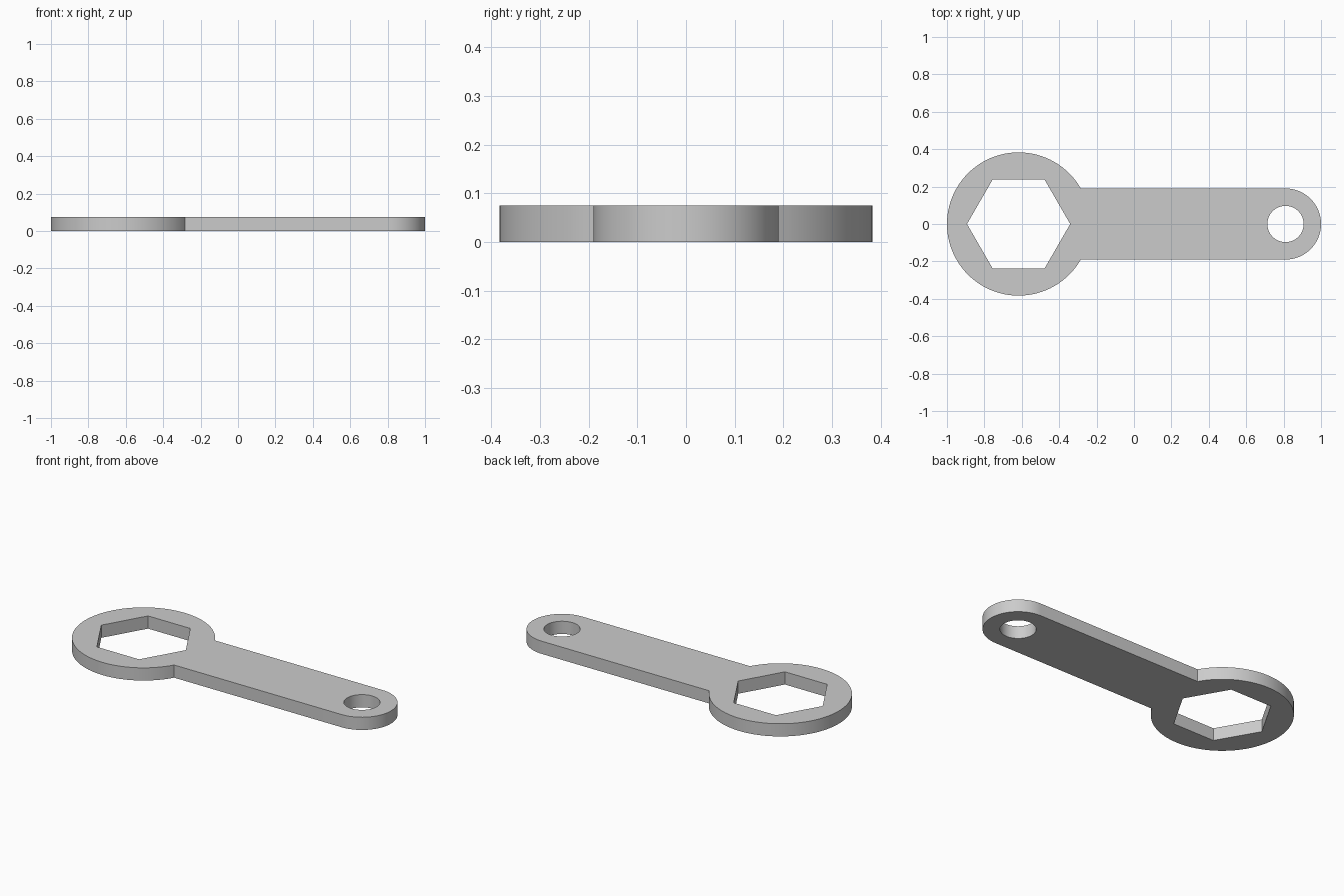
import bpy
import bmesh
from math import asin, cos, sin, pi, radians

if "Cube" in bpy.data.objects:
    bpy.data.objects.remove(bpy.data.objects["Cube"], do_unlink=True)

THICKNESS = 0.075
HEAD_X, HEAD_R, HEX_R = -0.617, 0.383, 0.276
END_X, END_R, HOLE_R = 0.81, 0.19, 0.097


def arc(cx, radius, start, end, steps):
    """Points along an arc centred on the long axis, both ends included."""
    angles = [start + (end - start) * i / steps for i in range(steps + 1)]
    return [(cx + radius * cos(a), radius * sin(a), 0) for a in angles]


def ring(cx, radius, sides):
    return arc(cx, radius, 0, 2 * pi, sides)[:-1]


def add_loop(bm, points):
    verts = [bm.verts.new(p) for p in points]
    return [bm.edges.new((v, verts[(i + 1) % len(verts)])) for i, v in enumerate(verts)]


# Outline: round head, straight handle, rounded end
neck = asin(END_R / HEAD_R)
outline = arc(HEAD_X, HEAD_R, neck, 2 * pi - neck, 80) + arc(END_X, END_R, -pi / 2, pi / 2, 40)

# Fill the outline around the hexagon socket and the hanging hole
bm = bmesh.new()
edges = []
for loop in (outline, ring(HEAD_X, HEX_R, 6), ring(END_X, HOLE_R, 64)):
    edges += add_loop(bm, loop)
bmesh.ops.triangle_fill(bm, use_beauty=True, edges=edges, normal=(0, 0, 1))

# Raise the flat shape into a solid plate
top = bmesh.ops.extrude_face_region(bm, geom=bm.faces[:], use_keep_orig=True)
raised = [g for g in top["geom"] if isinstance(g, bmesh.types.BMVert)]
bmesh.ops.translate(bm, verts=raised, vec=(0, 0, THICKNESS))
bmesh.ops.recalc_face_normals(bm, faces=bm.faces[:])

mesh = bpy.data.meshes.new("wrench_body")
bm.to_mesh(mesh)
bm.free()
wrench = bpy.data.objects.new("wrench_body", mesh)
bpy.context.collection.objects.link(wrench)

# Plain grey metal
grey = bpy.data.materials.new("plain_grey")
grey.use_nodes = True
colour = (0.6, 0.6, 0.6, 1)
grey.diffuse_color = colour
grey.node_tree.nodes["Principled BSDF"].inputs["Base Color"].default_value = colour
mesh.materials.append(grey)

# Smooth curved walls, crisp rims and corners
bpy.ops.object.select_all(action="DESELECT")
wrench.select_set(True)
bpy.context.view_layer.objects.active = wrench
bpy.ops.object.shade_smooth_by_angle(angle=radians(30))
